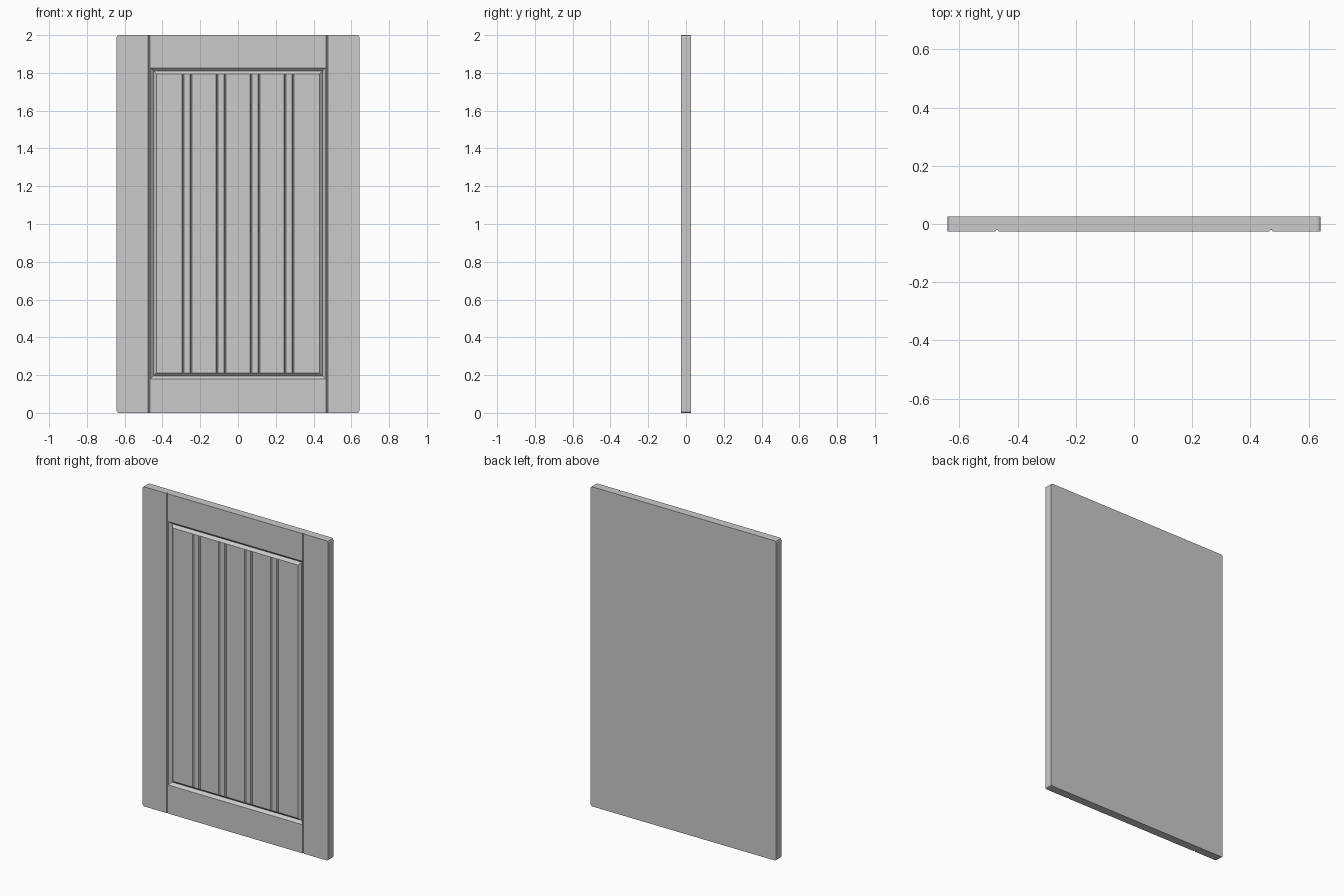
import bpy, bmesh, math

if "Cube" in bpy.data.objects:
    bpy.data.objects.remove(bpy.data.objects["Cube"])

W, H, T = 1.284, 2.0, 0.052          # door width, height, thickness
FRONT = -T / 2


def new_object(name, bm):
    bmesh.ops.recalc_face_normals(bm, faces=bm.faces)
    mesh = bpy.data.meshes.new(name)
    bm.to_mesh(mesh)
    bm.free()
    obj = bpy.data.objects.new(name, mesh)
    bpy.context.collection.objects.link(obj)
    return obj


def loft(name, loops, closed):
    """Skin equal-sized loops of points; closed joins the last to the first."""
    bm = bmesh.new()
    rings = [[bm.verts.new(p) for p in loop] for loop in loops]
    n = len(rings[0])
    pairs = list(zip(rings, rings[1:]))
    if closed:
        pairs.append((rings[-1], rings[0]))
    else:
        bm.faces.new(rings[0])
        bm.faces.new(rings[-1])
    for a, b in pairs:
        for i in range(n):
            j = (i + 1) % n
            bm.faces.new((a[i], a[j], b[j], b[i]))
    return new_object(name, bm)


def carve(target, cutter):
    mod = target.modifiers.new("carve", 'BOOLEAN')
    mod.operation = 'DIFFERENCE'
    mod.solver = 'EXACT'
    mod.object = cutter
    bpy.context.view_layer.objects.active = target
    bpy.ops.object.modifier_apply(modifier=mod.name)
    bpy.data.objects.remove(cutter)


def groove(x, z0, z1, profile):
    return loft("groove_cutter",
                [[(x + px, FRONT + py, z) for px, py in profile] for z in (z0, z1)], False)


# Door slab with slightly rounded corners
bm = bmesh.new()
bmesh.ops.create_cube(bm, size=1)
for v in bm.verts:
    v.co = (v.co.x * W, v.co.y * T, (v.co.z + 0.5) * H)
edges = [e for e in bm.edges if abs(e.verts[0].co.y - e.verts[1].co.y) > T / 2]
bmesh.ops.bevel(bm, geom=edges, offset=0.011, segments=2, profile=0.5, affect='EDGES')
door = new_object("panel_door", bm)

# Mitred V moulding around the raised centre panel
mid_x, mid_z0, mid_z1, half, over = 0.448, 0.195, 1.811, 0.016, 0.004
section = [(half + over, -over), (0, half), (-half - over, -over)]
corners = [(-1, -1), (1, -1), (1, 1), (-1, 1)]
carve(door, loft("moulding_cutter", [
    [(sx * (mid_x + o), FRONT + d, (mid_z1 if sz > 0 else mid_z0) + sz * o)
     for o, d in section] for sx, sz in corners], True))

# Pairs of beading grooves on the panel
bead = [(-0.009, -0.004), (0, 0.008), (0.009, -0.004)]
for centre in (-0.27, -0.09, 0.09, 0.27):
    for side in (-0.021, 0.021):
        carve(door, groove(centre + side, 0.212, 1.794, bead))

# Full-height rounded joints between stiles and rails
joint = [(-0.0055, -0.004), (-0.0055, 0.002), (-0.003, 0.006),
         (0.003, 0.006), (0.0055, 0.002), (0.0055, -0.004)]
for x in (-0.471, 0.471):
    carve(door, groove(x, -0.02, H + 0.02, joint))
